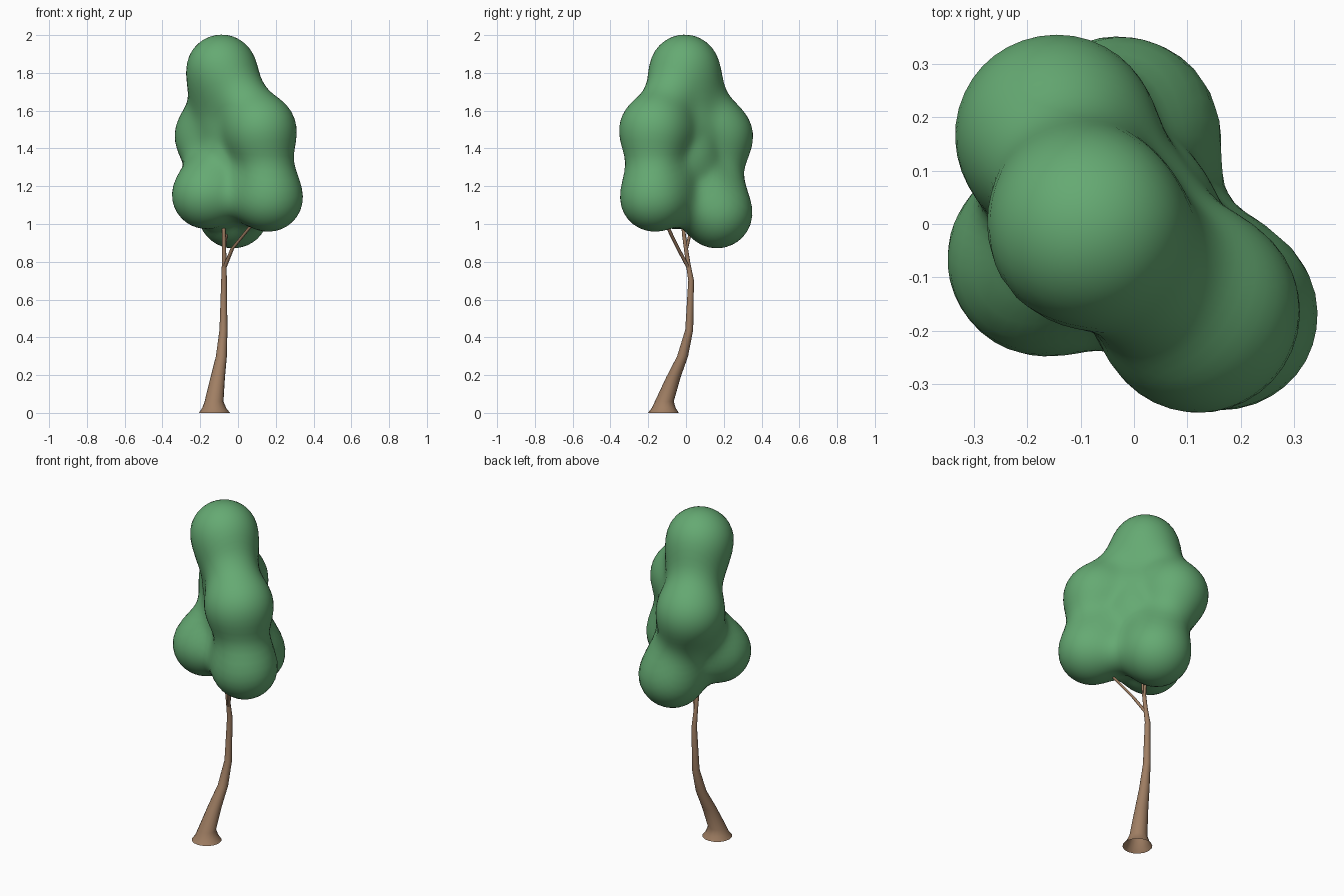
import bpy, bmesh, math
from mathutils import Vector

if "Cube" in bpy.data.objects:
    bpy.data.objects.remove(bpy.data.objects["Cube"])


def make_mat(name, col):
    m = bpy.data.materials.new(name)
    m.diffuse_color = (*col, 1)
    m.use_nodes = True
    m.node_tree.nodes["Principled BSDF"].inputs["Base Color"].default_value = m.diffuse_color
    return m


LEAF = make_mat("leaf_green", (0.13, 0.40, 0.17))
BARK = make_mat("bark_brown", (0.35, 0.21, 0.125))


def finish(bm, name, mat):
    bmesh.ops.recalc_face_normals(bm, faces=bm.faces[:])
    for f in bm.faces:
        f.smooth = True
    me = bpy.data.meshes.new(name)
    bm.to_mesh(me)
    bm.free()
    me.materials.append(mat)
    ob = bpy.data.objects.new(name, me)
    bpy.context.collection.objects.link(ob)
    return ob


def tube(name, pts, sides=12):
    """Tapered tube through (x, y, z, radius) points with level rings, open base."""
    bm = bmesh.new()
    prev = None
    for x, y, z, r in pts:
        ring = [bm.verts.new((x + r * math.cos(a), y + r * math.sin(a), z))
                for a in (2 * math.pi * i / sides for i in range(sides))]
        if prev:
            for i in range(sides):
                j = (i + 1) % sides
                bm.faces.new((prev[i], prev[j], ring[j], ring[i]))
        prev = ring
    bm.faces.new(prev)
    return finish(bm, name, BARK)


# Trunk with flared foot, and branches reaching into the canopy
tube("trunk", [(-0.125, -0.12, 0, 0.082), (-0.126, -0.118, 0.025, 0.064),
               (-0.127, -0.115, 0.06, 0.05), (-0.107, -0.066, 0.19, 0.038),
               (-0.088, -0.018, 0.3, 0.029), (-0.077, 0.017, 0.44, 0.021),
               (-0.074, 0.027, 0.7, 0.015), (-0.073, 0.01, 0.8, 0.012),
               (-0.075, -0.012, 0.95, 0.01), (-0.08, -0.02, 1.1, 0.008)], 16)
tube("front_branch", [(-0.071, 0.012, 0.77, 0.011), (-0.03, -0.042, 0.87, 0.01),
                      (0.085, -0.11, 1.01, 0.01), (0.12, -0.13, 1.07, 0.008)], 8)
tube("back_branch", [(-0.074, -0.0, 0.86, 0.009), (-0.062, 0.022, 0.95, 0.008),
                     (-0.05, 0.07, 1.03, 0.007)], 8)

# Canopy lobes (centre, radius)
LOBES = {
    "top": (Vector((-0.088, -0.007, 1.813)), 0.184),
    "mid_front": (Vector((0.122, -0.165, 1.495)), 0.187),
    "mid_back": (Vector((-0.147, 0.168, 1.465)), 0.187),
    "low_front": (Vector((0.162, -0.168, 1.143)), 0.182),
    "low_left": (Vector((-0.17, -0.068, 1.155)), 0.18),
    "low_back": (Vector((-0.025, 0.165, 1.06)), 0.19),
    "core": (Vector((-0.02, 0.0, 1.36)), 0.155),
}
# Fillers between neighbouring lobes (lobe, lobe, radius)
LINKS = [("top", "mid_front", 0.15), ("top", "mid_back", 0.15),
         ("mid_front", "mid_back", 0.145), ("mid_front", "low_front", 0.15),
         ("mid_back", "low_back", 0.14), ("mid_back", "low_left", 0.13),
         ("low_front", "low_left", 0.12), ("low_front", "low_back", 0.12),
         ("low_left", "low_back", 0.12), ("top", "core", 0.15),
         ("core", "low_left", 0.14), ("core", "low_back", 0.14),
         ("core", "low_front", 0.14)]
BLOBS = [(c, c, r) for c, r in LOBES.values()]
BLOBS += [(LOBES[a][0], LOBES[b][0], r) for a, b, r in LINKS]
K = 0.06


def distance(p):
    d = 9.0
    for a, b, r in BLOBS:
        ab = b - a
        t = 0.0
        if ab.length_squared > 0:
            t = max(0.0, min(1.0, (p - a).dot(ab) / ab.length_squared))
        e = (p - a - ab * t).length - r
        h = max(K - abs(d - e), 0) / K
        d = min(d, e) - h * h * K / 4
    return d


# Canopy: a ball shrunk onto the blended lobes
bm = bmesh.new()
bmesh.ops.create_icosphere(bm, subdivisions=5, radius=1)
centre = Vector((-0.03, 0.0, 1.4))
for v in bm.verts:
    u = Vector((v.co.x, v.co.y, v.co.z * 1.5)).normalized()
    s = 0.75
    for _ in range(40):
        d = distance(centre + u * s)
        if d < 0.001:
            break
        s -= d * 0.95
    v.co = centre + u * s
for _ in range(2):
    bmesh.ops.smooth_vert(bm, verts=bm.verts[:], factor=0.5,
                          use_axis_x=True, use_axis_y=True, use_axis_z=True)
finish(bm, "canopy", LEAF)
